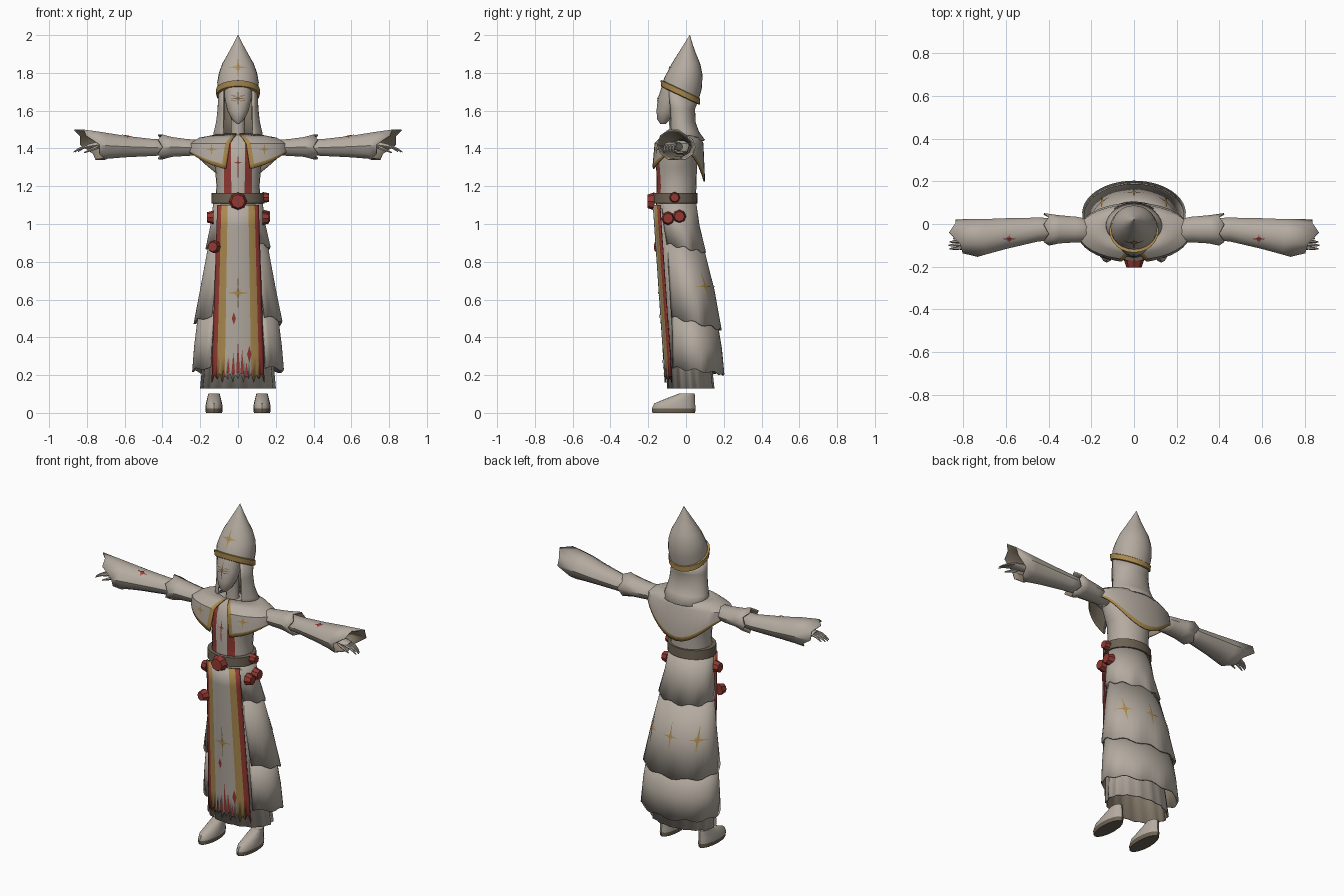
import bpy, bmesh
from math import sin, cos, radians, pi
from mathutils import Vector, Matrix
from mathutils.bvhtree import BVHTree

cube = bpy.data.objects.get("Cube")
if cube:
    bpy.data.objects.remove(cube)


def material(name, r, g, b):
    m = bpy.data.materials.new(name)
    m.use_nodes = True
    m.diffuse_color = (r, g, b, 1)
    bsdf = next(n for n in m.node_tree.nodes if n.type == 'BSDF_PRINCIPLED')
    bsdf.inputs["Base Color"].default_value = (r, g, b, 1)
    bsdf.inputs["Roughness"].default_value = 0.9
    return m


CLOTH = material("pale_cloth", .46, .41, .355)
LINING = material("tan_lining", .27, .225, .165)
GOLD = material("gold_trim", .40, .25, .075)
RED = material("dark_red", .29, .04, .032)
LEATHER = material("brown_leather", .15, .12, .085)
BRONZE = material("bronze_line", .17, .11, .05)
parts = []


def build(name, verts, faces, mats, index=None, thick=0, lining=0, mirror=False):
    me = bpy.data.meshes.new(name)
    me.from_pydata([tuple(v) for v in verts], [], faces)
    for m in mats:
        me.materials.append(m)
    if index:
        for p, i in zip(me.polygons, index):
            p.material_index = i
    ob = bpy.data.objects.new(name, me)
    bpy.context.scene.collection.objects.link(ob)
    if thick:
        s = ob.modifiers.new("thickness", 'SOLIDIFY')
        s.thickness, s.offset, s.material_offset = thick, -1, lining
    if mirror:
        ob.modifiers.new("mirror", 'MIRROR')
    parts.append(ob)
    return ob


def loft(name, rings, mats=(CLOTH,), closed=True, cap=True, rule=None, **kw):
    """Skin a stack of rings; rule(row, column) picks the material."""
    n = len(rings[0])
    faces, index = [], []
    for r in range(len(rings) - 1):
        for c in range(n if closed else n - 1):
            d = (c + 1) % n
            faces.append((r * n + c, r * n + d, r * n + n + d, r * n + n + c))
            index.append(rule(r, c) if rule else 0)
    if closed and cap:
        last = (len(rings) - 1) * n
        faces += [tuple(reversed(range(n))), tuple(range(last, last + n))]
        index += [index[0], index[-1]]
    return build(name, [p for r in rings for p in r], faces, mats, index, **kw)


def ring(z, cy, rx, ry, tilt=0, n=24, gap=0, ruffle=0, pleat=0, cx=0):
    """Level oval, open at the front when a gap angle is given."""
    g = radians(gap)
    count = n + 1 if gap else n
    pts = []
    for i in range(count):
        a = -pi / 2 + g + (2 * pi - 2 * g) * i / n
        k = 1 + pleat * cos(16 * a)
        pts.append((cx + rx * k * cos(a), cy + ry * k * sin(a),
                    z - tilt * ry * sin(a) + ruffle * cos(9 * a)))
    return pts


def cross_ring(x, cy, cz, ry, rz, n=10, flare=0, jag=0):
    """Upright oval around an arm."""
    angles = [2 * pi * i / n for i in range(n)]
    return [(x + flare * cos(a - 1) + jag * (-1) ** i, cy + ry * cos(a), cz + rz * sin(a))
            for i, a in enumerate(angles)]


def decal(name, target, origin, right, up, spikes, mat, mirror=False):
    """Thin tapered strokes laid on a target surface."""
    tree = BVHTree.FromPolygons([v.co.copy() for v in target.data.vertices],
                                [tuple(p.vertices) for p in target.data.polygons])
    o, right, up = Vector(origin), Vector(right), Vector(up)
    n = right.cross(up)
    verts, faces, steps = [], [], 8
    for u, v, du, dv, w0, w1 in spikes:
        side = Vector((-dv, du)).normalized()
        row = []
        for i in range(steps + 1):
            t = i / steps
            w = w0 + (w1 - w0) * t
            for s in (1, -1):
                q = o + right * (u + du * t + side.x * w * s) + up * (v + dv * t + side.y * w * s)
                hit = tree.ray_cast(q + n * 3, -n)[0]
                row.append(hit + n * .004 if hit else None)
        for i in range(0, len(row) - 2, 2):
            quad = [row[i], row[i + 1], row[i + 3], row[i + 2]]
            if all(quad):
                faces.append(tuple(range(len(verts), len(verts) + 4)))
                verts += quad
    return build(name, verts, faces, [mat], mirror=mirror)


def star(h, v, w=.006):
    d = h * .3
    arms = [(0, 0, h, 0, w, 0), (0, 0, -h, 0, w, 0), (0, 0, 0, v, w, 0), (0, 0, 0, -v, w, 0)]
    return arms + [(0, 0, sx * d, sz * d, w * .8, 0) for sx in (1, -1) for sz in (1, -1)]


def lozenge(u, v, h, w):
    return [(u, v, 0, h, w, 0), (u, v, 0, -h, w, 0)]


X, Y, Z = (1, 0, 0), (0, 1, 0), (0, 0, 1)

# Pointed hat with its tilted band
hat = loft("hat", [ring(*r) for r in (
    (1.69, -.03, .107, .095, .47), (1.75, -.015, .110, .100, .25), (1.80, -.005, .101, .092, .08),
    (1.85, 0, .083, .075), (1.90, .005, .054, .049), (1.95, .012, .027, .024), (2, .02, .001, .001))])
loft("hat_band", [ring(1.678, -.03, .108, .096, .47), ring(1.682, -.03, .115, .103, .47),
                  ring(1.712, -.03, .116, .104, .47), ring(1.716, -.03, .108, .096, .47)], [GOLD])
decal("hat_star", hat, (0, 0, 1.83), X, Z, star(.05, .055), GOLD)

# Veil, face and neck
loft("veil", [ring(*r, gap=g) for r, g in (
    ((1.445, 0, .137, .10), 36), ((1.49, -.015, .128, .083), 38), ((1.54, -.025, .116, .076), 42),
    ((1.61, -.03, .108, .078), 46), ((1.69, -.03, .105, .093, .47), 48))],
    [CLOTH, LINING], closed=False, thick=.008, lining=1)
face = loft("face", [ring(*r, n=16) for r in (
    (1.53, -.122, .008, .014), (1.555, -.116, .034, .037), (1.60, -.10, .056, .056),
    (1.66, -.09, .070, .060), (1.73, -.08, .075, .048))])
loft("neck", [ring(1.42, -.045, .05, .045, n=12), ring(1.48, -.05, .036, .034, n=12),
              ring(1.62, -.06, .04, .04, n=12)])
decal("face_emblem", face, (0, 0, 1.665), X, Z,
      star(.045, .05, .004) + [(s * .012, dz, s * .025, 0, .0025, .001)
                               for s in (1, -1) for dz in (-.013, .013)], BRONZE)

# Torso with stripes and cross
torso = loft("torso", [ring(*r) for r in (
    (1.08, -.055, .125, .105), (1.2, -.05, .114, .105), (1.3, -.05, .122, .108),
    (1.39, -.045, .17, .10), (1.44, -.04, .16, .08), (1.47, -.04, .07, .05))])
decal("chest_stripe", torso, (0, 0, 0), X, Z, [(.055, 1.16, 0, .27, .02, .017)], RED, True)
decal("chest_cross", torso, (0, 0, 1.325), X, Z, star(.025, .05, .004)
      + [(0, -.03, 0, -.055, .004, .001)], RED)

# Shoulder cape: split in front, trimmed along its edge
COLS = 36


def cape_ring(level, z, cy, rx, ry, hem=False, lift=0):
    g = radians(5 + 9 * level)
    pts = []
    for i in range(COLS + 1):
        u = i / COLS
        if i in (1, COLS - 1):
            u = .016 if i == 1 else .984
        a = -pi / 2 + g + (2 * pi - 2 * g) * u
        s = sin(a)
        h = 1.385 - (.1 * s * s if s < 0 else .16 * s ** 3) + lift * abs(s) if hem else z
        pts.append((rx * cos(a), cy + ry * s, h))
    return pts


cape = loft("shoulder_cape", [
    cape_ring(1, 0, -.04, .265, .14, True), cape_ring(.9, 0, -.04, .266, .14, True, .026),
    cape_ring(.5, 1.427, -.038, .262, .130), cape_ring(.25, 1.457, -.03, .205, .108),
    cape_ring(0, 1.478, -.025, .095, .072)],
    [CLOTH, GOLD, LINING], closed=False, thick=.007, lining=2,
    rule=lambda r, c: int(r == 0 or c in (0, COLS - 1)))
decal("cape_star", cape, (.14, 0, 1.395), X, Z, star(.035, .035, .005), GOLD, True)

# Inner pleated skirt and three overlapping tiers
loft("pleated_skirt", [ring(.13, .025, .195, .122, n=64, pleat=.03),
                       ring(.6, -.012, .155, .108, n=64, pleat=.02),
                       ring(1.11, -.05, .12, .10, n=64)],
     [CLOTH, LINING], cap=False, thick=.006, lining=1)
tiers = {}
for label, hem, mid, top in (
        ("lower", (.225, .05, .243, .153, .12), (.36, .043, .232, .147, .12), (.52, .03, .212, .133, .12)),
        ("middle", (.48, .04, .235, .148, .24), (.67, .018, .198, .133, .15), (.90, -.018, .155, .108, .1)),
        ("upper", (.875, -.01, .172, .115, .2), (1, -.035, .145, .107, .1), (1.12, -.05, .13, .103))):
    tiers[label] = loft(label + "_skirt_tier",
                        [ring(*hem, n=36, gap=37, ruffle=.008), ring(*mid, n=36, gap=37),
                         ring(*top, n=36, gap=37)],
                        [CLOTH, LINING], closed=False, thick=.009, lining=1)
for label, x in (("left", .15), ("middle", 0), ("right", -.15)):
    decal(label + "_back_star", tiers["middle"], (x, 0, .67), (-1, 0, 0), Z, star(.045, .085), GOLD)

# Striped front panel with ragged hem
N = 20
panel_rows = []
for k in range(9):
    t = k / 8
    row = []
    for i in range(N + 1):
        u = -1 + 2 * i / N
        z = .19 + .91 * t
        if k == 0:
            z += (-.03, .012, -.012, .02)[i % 4]
        row.append(((.14 - .03 * t) * u, -.114 - .062 * t + .035 * u * u, z))
    panel_rows.append(row)
panel = loft("front_panel", panel_rows, [CLOTH, GOLD, RED], closed=False, thick=.006,
             rule=lambda r, c: (2 if abs(c - 9.5) > 8 else 1 if abs(c - 9.5) > 5 else 0))
flames = [(x, .19, 0, h, .011, 0) for x, h in
          ((-.075, .04), (-.052, .10), (-.025, .13), (0, .2), (.022, .15), (.045, .08), (.075, .04))]
decal("panel_flames", panel, (0, 0, 0), X, Z,
      flames + lozenge(.06, .31, .045, .012) + lozenge(-.022, .50, .033, .011), RED)
decal("panel_star", panel, (0, 0, .635), X, Z, star(.06, .05, .007), GOLD)
decal("panel_star_line", panel, (0, 0, .635), X, Z, lozenge(0, 0, .115, .004), BRONZE)

# Belt and red ornaments
loft("belt", [ring(1.108, -.057, .134, .112), ring(1.11, -.057, .141, .119),
              ring(1.163, -.057, .139, .117), ring(1.165, -.057, .13, .11)], [LEATHER])
for name, pos, facing, r in (
        ("belt_gem", (0, -.185, 1.12), (0, -1, 0), .048),
        ("left_belt_gem", (.147, -.06, 1.14), X, .03),
        ("left_front_gem", (.147, -.095, 1.03), X, .036),
        ("left_rear_gem", (.152, -.035, 1.04), X, .036),
        ("right_hip_gem", (-.147, -.09, 1.035), (-1, 0, 0), .036),
        ("panel_gem", (-.13, -.145, .88), (-.3, -1, 0), .035)):
    bm = bmesh.new()
    turn = Vector(facing).to_track_quat('Z', 'Y').to_matrix().to_4x4()
    bmesh.ops.create_cone(bm, cap_ends=True, segments=8, radius1=r, radius2=r * .75,
                          depth=.036, matrix=Matrix.Translation(pos) @ turn)
    bm.verts.index_update()
    build(name, [v.co for v in bm.verts], [tuple(v.index for v in f.verts) for f in bm.faces], [RED])
    bm.free()

# Sleeves
loft("upper_sleeve", [cross_ring(*r) for r in (
    (.17, -.035, 1.405, .05, .04), (.27, -.026, 1.405, .06, .047), (.35, -.025, 1.408, .066, .055))]
    + [cross_ring(.41, -.025, 1.408, .076, .069, jag=.012)],
    [CLOTH, LINING], cap=False, thick=.008, lining=1, mirror=True)
forearm = loft("forearm_sleeve", [cross_ring(*r) for r in (
    (.34, -.023, 1.408, .05, .044), (.45, -.026, 1.405, .056, .047), (.6, -.045, 1.41, .072, .06))]
    + [cross_ring(.70, -.06, 1.415, .083, .073, flare=.01),
       cross_ring(.785, -.066, 1.42, .088, .084, flare=.07, jag=.014)],
    [CLOTH, LINING], cap=False, thick=.006, lining=1, mirror=True)
decal("sleeve_star", forearm, (.585, -.07, 0), X, Y, star(.035, .022, .005), RED, True)

# Hands
loft("hand", [cross_ring(*r) for r in (
    (.5, -.04, 1.41, .024, .024), (.69, -.072, 1.418, .022, .019),
    (.75, -.082, 1.417, .034, .018), (.80, -.086, 1.411, .031, .011))], mirror=True)
for i, (label, reach) in enumerate((("little", .055), ("ring", .07), ("middle", .076), ("index", .07))):
    y = -.062 - .016 * i
    loft(label + "_finger", [cross_ring(.79 + reach * t, y - .006 * t, 1.411 - .027 * t * t,
                                        r, r, n=6)
                             for t, r in ((0, .008), (.45, .008), (.8, .0065), (1.05, .003))], mirror=True)
loft("thumb", [cross_ring(.74 + .075 * t, -.105 - .014 * t, 1.408 - .03 * t, r, r, n=6)
               for t, r in ((0, .011), (.5, .009), (1, .004))], mirror=True)

# Shoes with dark soles
loft("shoe", [ring(*r, n=16, cx=.127) for r in (
    (0, -.065, .043, .113), (.024, -.065, .046, .116), (.05, -.06, .043, .108),
    (.075, -.03, .037, .078), (.102, .004, .030, .042))],
    [LEATHER, CLOTH], rule=lambda r, c: int(r > 0), mirror=True)

# Soft shading with crisp folds
for ob in bpy.context.selected_objects:
    ob.select_set(False)
for ob in parts:
    ob.select_set(True)
bpy.context.view_layer.objects.active = parts[0]
bpy.ops.object.shade_smooth_by_angle(angle=radians(38))
